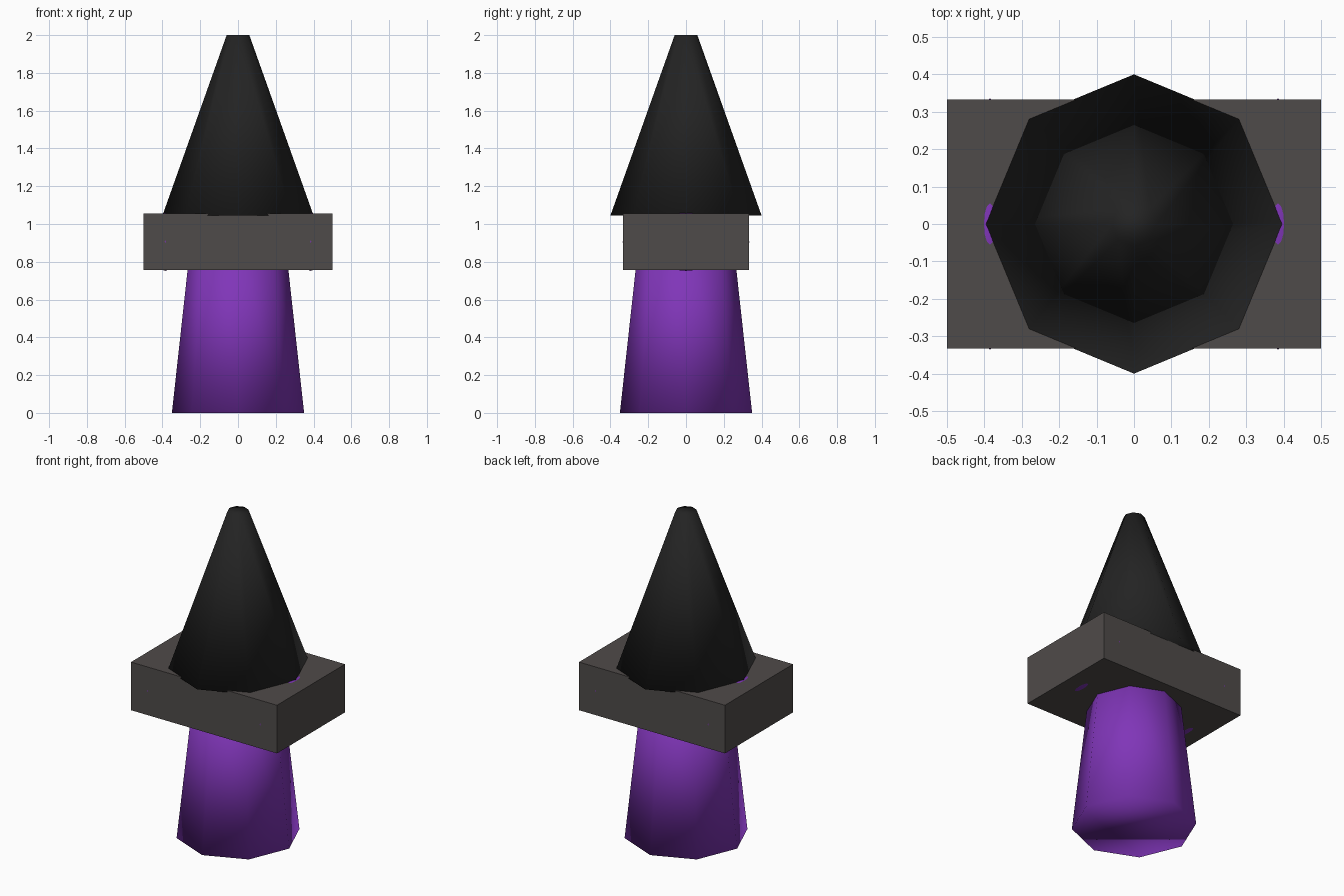
import bpy

if "Cube" in bpy.data.objects:
    bpy.data.objects.remove(bpy.data.objects["Cube"])

def material(name, rgb):
    m = bpy.data.materials.new(name)
    m.diffuse_color = (*rgb, 1)
    m.use_nodes = True
    m.node_tree.nodes["Principled BSDF"].inputs["Base Color"].default_value = m.diffuse_color
    return m

PURPLE = material("purple", (0.215, 0.036, 0.48))
GREY = material("warm grey", (0.078, 0.070, 0.067))
BLACK = material("black", (0.017, 0.017, 0.017))

def finish(name, mat, smooth):
    ob = bpy.context.object
    ob.name = name
    ob.data.materials.append(mat)
    bpy.ops.object.transform_apply(location=False, rotation=False, scale=True)
    if smooth:
        bpy.ops.object.shade_smooth()
    return ob

def tapered(name, r0, r1, z0, z1, mat):
    """Eight-sided frustum with a corner on the x axis."""
    bpy.ops.mesh.primitive_cone_add(vertices=8, radius1=r0, radius2=r1,
                                    depth=z1 - z0, location=(0, 0, (z0 + z1) / 2))
    finish(name, mat, True)

# Tapered body
tapered("body", 0.35, 0.25, 0, 0.91, PURPLE)

# Flat block between body and spire
bpy.ops.mesh.primitive_cube_add(size=1, location=(0, 0, 0.906))
bpy.context.object.scale = (1.0, 0.666, 0.298)
finish("block", GREY, False)

# Pointed top, set slightly into the block
tapered("spire", 0.40, 0.06, 1.045, 2.0, BLACK)

# Rounded inserts that barely break through the block's faces
for side, label in ((-1, "left"), (1, "right")):
    bpy.ops.mesh.primitive_uv_sphere_add(segments=12, ring_count=8, radius=1,
                                         location=(side * 0.385, 0, 0.906))
    bpy.context.object.scale = (0.10, 0.336, 0.154)
    finish(label + "_insert", PURPLE, True)
